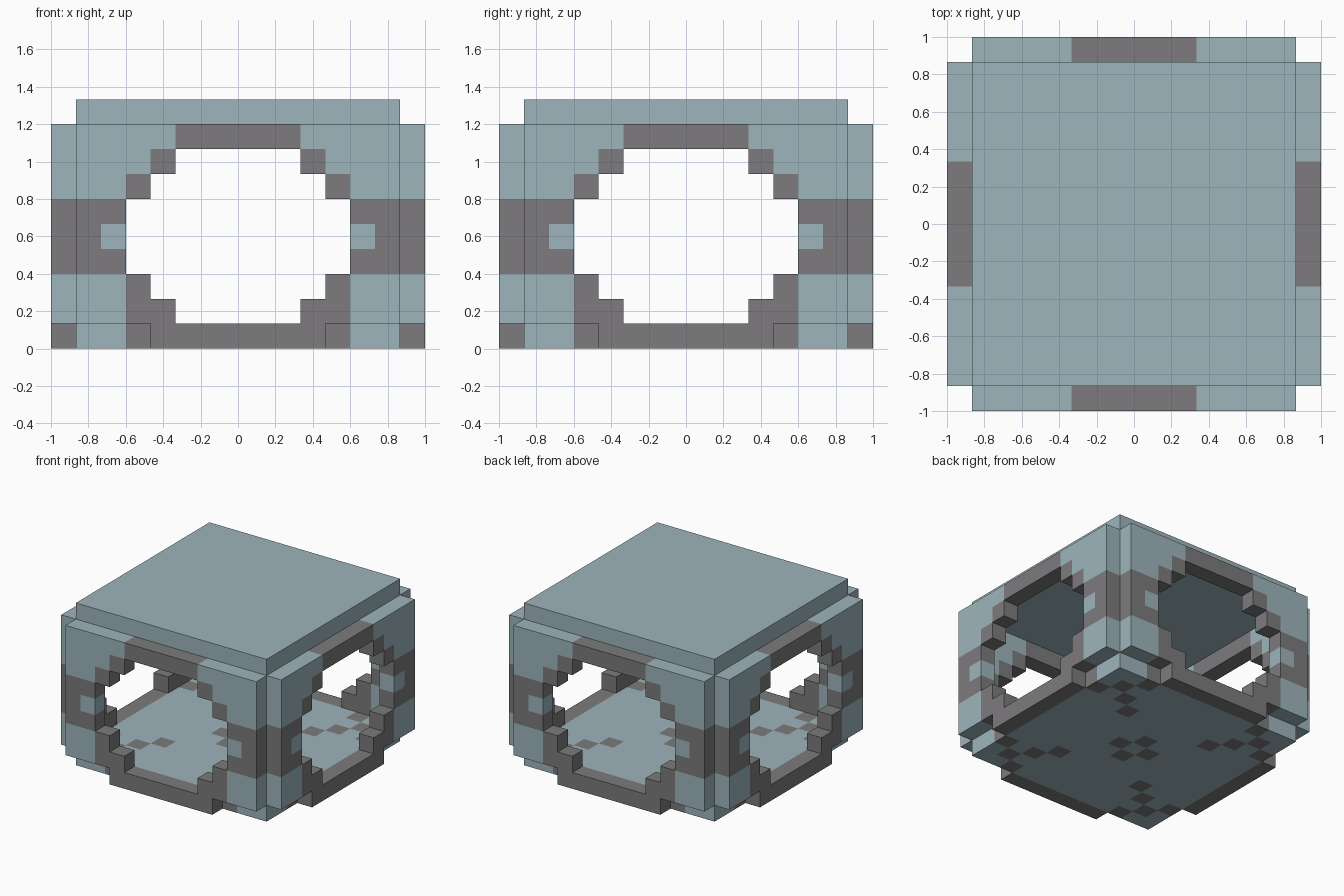
import bpy, bmesh
from mathutils import Vector

default_cube = bpy.data.objects.get("Cube")
if default_cube:
    bpy.data.objects.remove(default_cube)

UNIT = 2 / 15          # edge length of one block
LIGHT, DARK = 0, 1     # material slots


def make_material(name, rgb):
    mat = bpy.data.materials.new(name)
    mat.use_nodes = True
    color = (*rgb, 1)
    mat.diffuse_color = color
    mat.node_tree.nodes["Principled BSDF"].inputs["Base Color"].default_value = color
    return mat


materials = [make_material("pale_blue", (0.337, 0.462, 0.503)),
             make_material("warm_grey", (0.205, 0.198, 0.205))]


def build_blocks(name, cells):
    """Skin a set of blocks {(x, y, z): slot}, keeping only the outer faces."""
    bm = bmesh.new()
    for cell, slot in cells.items():
        centre = Vector(cell) + Vector((0, 0, 0.5))
        for axis in range(3):
            for sign in (-1, 1):
                normal = Vector((0, 0, 0))
                normal[axis] = sign
                if tuple(int(c) for c in Vector(cell) + normal) in cells:
                    continue
                u = Vector((0, 0, 0))
                u[(axis + 1) % 3] = 0.5
                v = normal.cross(u)
                middle = centre + normal / 2
                corners = (-u - v, u - v, u + v, v - u)
                face = bm.faces.new([bm.verts.new((middle + c) * UNIT) for c in corners])
                face.material_index = slot
    bmesh.ops.remove_doubles(bm, verts=bm.verts, dist=UNIT / 100)
    mesh = bpy.data.meshes.new(name)
    bm.to_mesh(mesh)
    bm.free()
    for mat in materials:
        mesh.materials.append(mat)
    obj = bpy.data.objects.new(name, mesh)
    bpy.context.collection.objects.link(obj)
    return obj


# Wall: solid blocks per row as (first, last) distance from the middle
SPANS = [(0, 3), (3, 6), (4, 6), (5, 6), (5, 6), (5, 6), (4, 6), (3, 6), (0, 6)]


def wall_slot(d, row):
    if row in (3, 4, 5):                       # belt with a light notch
        return LIGHT if (d, row) == (5, 4) else DARK
    trim = {0: 3, 1: 4, 2: 4, 6: 4, 7: 3, 8: 2}   # trim around the opening
    return DARK if d <= trim[row] else LIGHT


# Four matching walls, each a quarter turn from the last
for turns, name in enumerate(("front_wall", "left_wall", "back_wall", "right_wall")):
    cells = {}
    for row, (first, last) in enumerate(SPANS):
        for x in range(-6, 7):
            if first <= abs(x) <= last:
                px, py = x, -7
                for _ in range(turns):
                    px, py = -py, px
                cells[px, py, row] = wall_slot(abs(x), row)
    build_blocks(name, cells)


# Floor: dark spots on the diagonals, at the edges and around the middle
def floor_slot(x, y):
    near, far = sorted((abs(x), abs(y)))
    diagonal = near == far and near in (3, 4, 5)
    return DARK if diagonal or (near, far) in ((4, 6), (0, 1)) else LIGHT


span = range(-6, 7)
build_blocks("floor", {(x, y, 0): floor_slot(x, y) for x in span for y in span})

# Roof slab
build_blocks("roof", {(x, y, 9): LIGHT for x in span for y in span})
